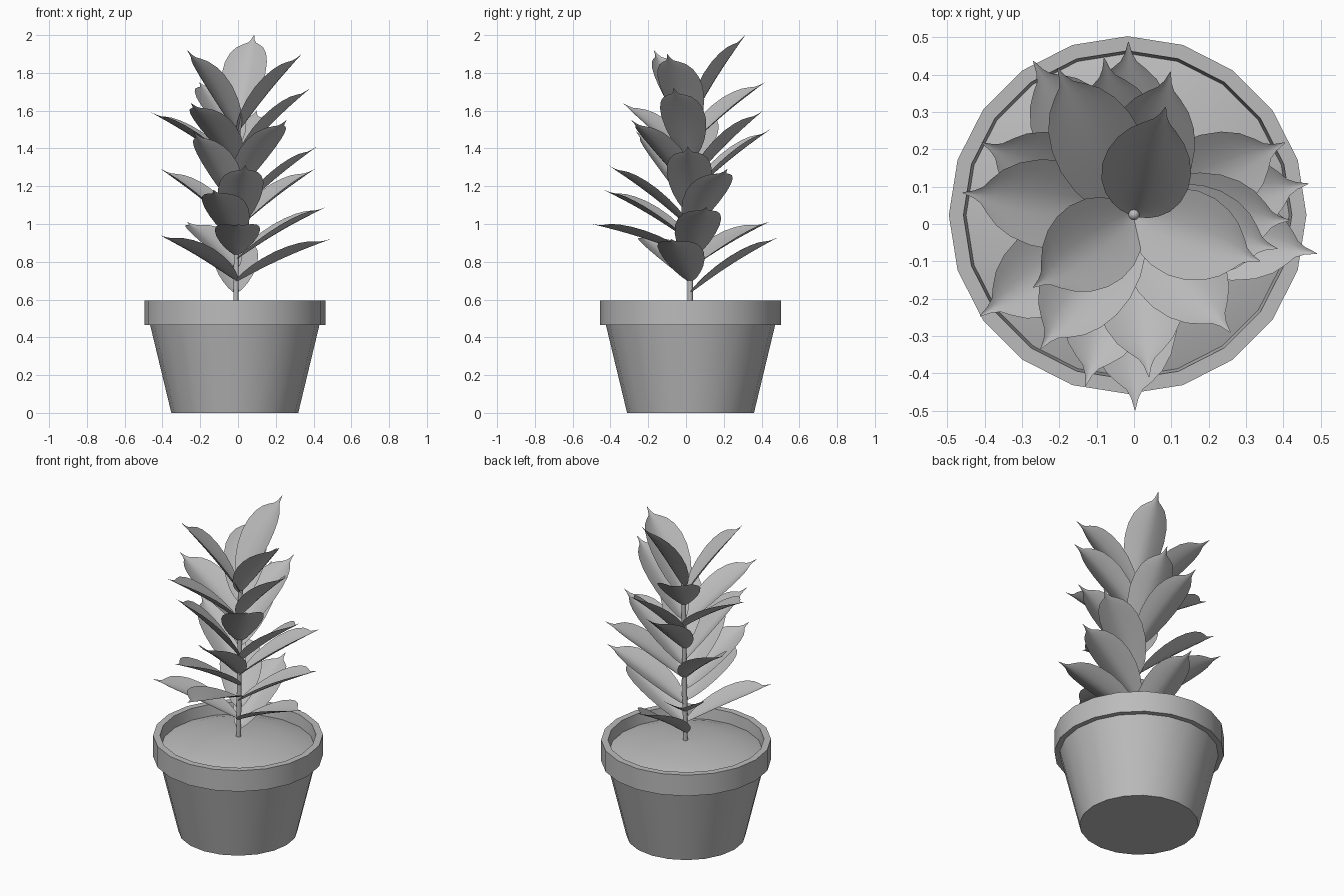
import bpy, bmesh, math
from mathutils import Vector

cube = bpy.data.objects.get("Cube")
if cube:
    bpy.data.objects.remove(cube)

grey = bpy.data.materials.new("plain grey")
grey.use_nodes = True
grey.diffuse_color = (0.5, 0.5, 0.5, 1)
grey.node_tree.nodes["Principled BSDF"].inputs["Base Color"].default_value = (0.5, 0.5, 0.5, 1)

POT_X, POT_Y = -0.017, 0.024
STEM_BASE = Vector((-0.012, 0.022, 0.55))
STEM_TOP = Vector((0, 0.025, 1.56))


def finish(name, bm, smooth_angle):
    """Turn a bmesh into a shaded object."""
    mesh = bpy.data.meshes.new(name)
    bm.to_mesh(mesh)
    bm.free()
    mesh.materials.append(grey)
    obj = bpy.data.objects.new(name, mesh)
    bpy.context.collection.objects.link(obj)
    bpy.ops.object.select_all(action="DESELECT")
    obj.select_set(True)
    bpy.context.view_layer.objects.active = obj
    bpy.ops.object.shade_smooth_by_angle(angle=math.radians(smooth_angle))
    return obj


def lathe(name, profile, sides=20):
    """Spin a radius and height profile about the pot's axis, capping both ends."""
    bm = bmesh.new()
    rings = []
    for radius, z in profile:
        turns = [math.tau * i / sides for i in range(sides)]
        rings.append([bm.verts.new((POT_X + radius * math.cos(a),
                                    POT_Y + radius * math.sin(a), z)) for a in turns])
    for low, high in zip(rings, rings[1:]):
        for i in range(sides):
            j = (i + 1) % sides
            bm.faces.new((low[i], low[j], high[j], high[i]))
    bm.faces.new(rings[0][::-1])
    bm.faces.new(rings[-1])
    return finish(name, bm, 30)


def stem_point(z):
    t = (z - STEM_BASE.z) / (STEM_TOP.z - STEM_BASE.z)
    return STEM_BASE.lerp(STEM_TOP, t)


# Leaf outline: share of the length, half width
OUTLINE = [(0, 0.012), (0.05, 0.04), (0.12, 0.065), (0.22, 0.09), (0.35, 0.11),
           (0.5, 0.12), (0.63, 0.116), (0.74, 0.1), (0.82, 0.075), (0.87, 0.045),
           (0.9, 0.022), (0.94, 0.01), (1, 0.001)]


def leaf(name, tip, length=0.55, cup=0.04, strips=8):
    """Cupped leaf running from the stem to its pointed tip."""
    tip = Vector(tip)
    reach = math.hypot(tip.x - STEM_TOP.x, tip.y - STEM_TOP.y)
    base = stem_point(tip.z - math.sqrt(length ** 2 - reach ** 2))
    along = tip - base
    side = along.cross(Vector((0, 0, 1))).normalized()
    normal = side.cross(along).normalized()
    bm = bmesh.new()
    rows = []
    for t, half in OUTLINE:
        row = []
        for i in range(strips + 1):
            s = 2 * i / strips - 1
            lift = cup * (half / 0.12) * abs(s) ** 1.5 + 0.012 * math.sin(math.pi * t)
            row.append(bm.verts.new(base + along * t + side * half * s + normal * lift))
        rows.append(row)
    for a, b in zip(rows, rows[1:]):
        for i in range(strips):
            bm.faces.new((a[i], a[i + 1], b[i + 1], b[i]))
    return finish(name, bm, 60)


# Pot with its overhanging rim
lathe("pot", [(0.336, 0), (0.448, 0.465), (0.479, 0.465), (0.479, 0.595),
              (0.44, 0.595), (0.43, 0.5)])

# Domed soil
lathe("soil", [(0.434, 0.525), (0.36, 0.55), (0.24, 0.572), (0.12, 0.585), (0.02, 0.59)])

# Stem with a rounded top
bm = bmesh.new()
bmesh.ops.create_cone(bm, segments=10, radius1=0.014, radius2=0.014, depth=1, cap_ends=True)
for v in bm.verts:
    v.co = stem_point(STEM_BASE.z if v.co.z < 0 else STEM_TOP.z) + Vector((v.co.x, v.co.y, 0))
finish("stem", bm, 40)
bm = bmesh.new()
bmesh.ops.create_uvsphere(bm, u_segments=10, v_segments=6, radius=0.015)
bmesh.ops.translate(bm, verts=bm.verts, vec=STEM_TOP)
finish("stem_bud", bm, 60)

# Leaves from the crown down, each given by its tip
TIPS = [(.085, .314, 2), (-.27, -.17, 1.92), (.338, -.1, 1.9), (-.205, .418, 1.75),
        (.384, -.066, 1.72), (-.25, -.335, 1.64), (.098, .408, 1.6), (-.459, .084, 1.59),
        (.258, -.29, 1.55), (-.08, .445, 1.5), (-.236, -.265, 1.49), (.418, .01, 1.41),
        (.04, -.41, 1.31), (-.408, .218, 1.29), (.405, .218, 1.29), (-.13, -.434, 1.18),
        (.467, .108, 1.09), (-.27, .437, 1.01), (.003, -.499, 1), (-.413, -.247, .94),
        (-.015, .488, .93), (.49, -.079, .92)]
for number, tip in enumerate(TIPS, 1):
    leaf(f"leaf_{number}", tip)
